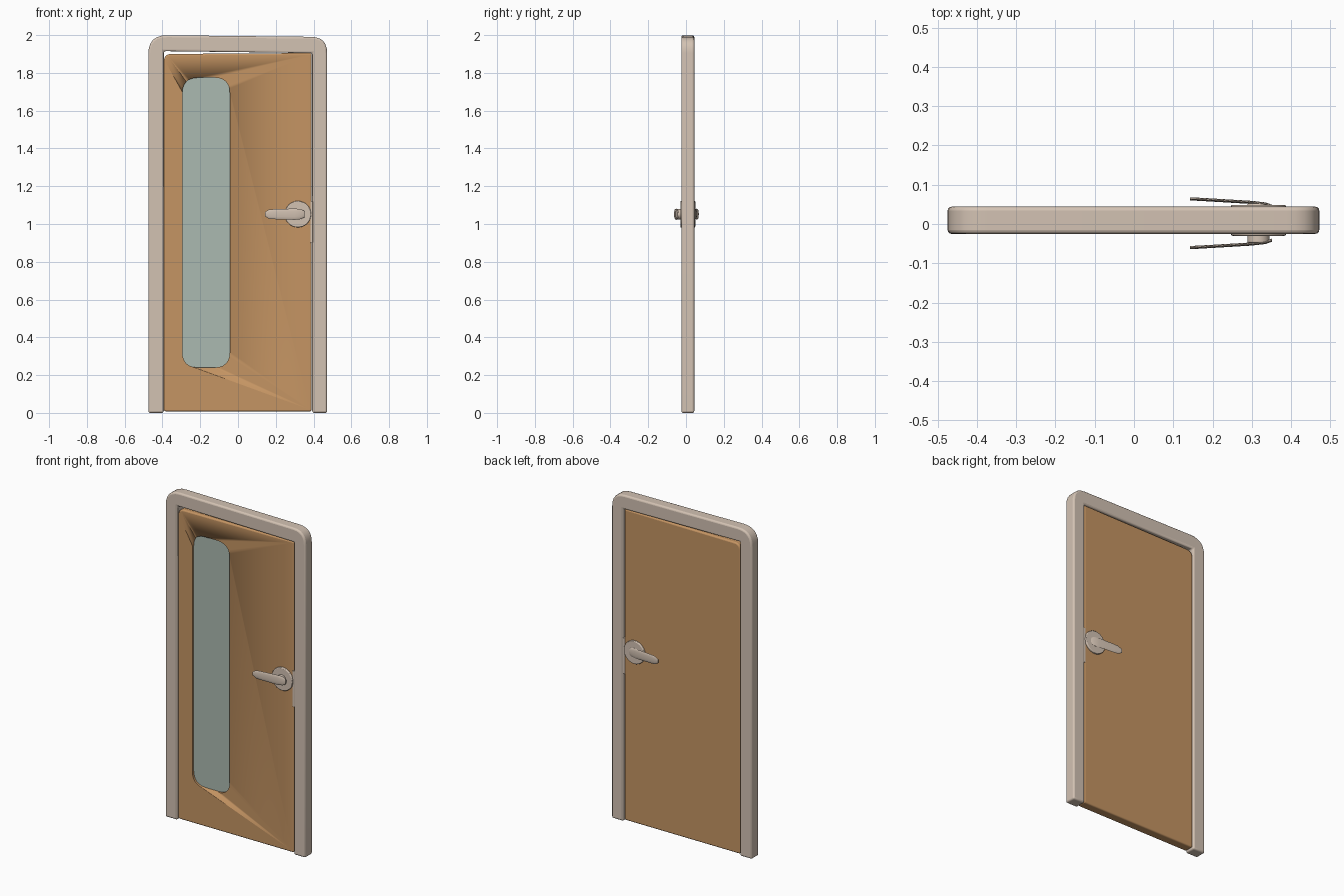
import bpy, bmesh, math
from mathutils import Vector

cube = bpy.data.objects.get("Cube")
if cube:
    bpy.data.objects.remove(cube, do_unlink=True)


def material(name, rgb):
    m = bpy.data.materials.new(name)
    m.use_nodes = True
    m.diffuse_color = (*rgb, 1)
    m.node_tree.nodes["Principled BSDF"].inputs["Base Color"].default_value = (*rgb, 1)
    return m


BEIGE = material("warm beige", (0.65, 0.54, 0.45))
WOOD = material("light wood", (0.56, 0.30, 0.125))
GLASS = material("pale green glass", (0.41, 0.49, 0.44))


def rounded(corners, steps=6):
    """Outline in x, z from (x, z, radius) corners."""
    out = []
    for i, (x, z, r) in enumerate(corners):
        p = Vector((x, z))
        if r == 0:
            out.append(p)
            continue
        a = p + (Vector(corners[i - 1][:2]) - p).normalized() * r
        b = p + (Vector(corners[(i + 1) % len(corners)][:2]) - p).normalized() * r
        for k in range(steps + 1):
            t = k / steps
            out.append(a * (1 - t) ** 2 + p * 2 * t * (1 - t) + b * t * t)
    return out


def box_outline(x0, x1, z0, z1, r):
    return rounded([(x0, z0, r), (x1, z0, r), (x1, z1, r), (x0, z1, r)])


def finish(obj, bevel):
    if bevel:
        mod = obj.modifiers.new("soft edges", "BEVEL")
        mod.width, mod.segments, mod.limit_method = bevel, 3, "ANGLE"
        mod.angle_limit = math.radians(40)
    bpy.ops.object.select_all(action="DESELECT")
    obj.select_set(True)
    bpy.context.view_layer.objects.active = obj
    bpy.ops.object.shade_smooth_by_angle(angle=math.radians(40))


def slab(name, outline, y0, y1, mat, bevel=0.0):
    """Outline extruded from y0 to y1."""
    bm = bmesh.new()
    face = bm.faces.new([bm.verts.new((p.x, y0, p.y)) for p in outline])
    ext = bmesh.ops.extrude_face_region(bm, geom=[face])
    moved = [v for v in ext["geom"] if isinstance(v, bmesh.types.BMVert)]
    bmesh.ops.translate(bm, verts=moved, vec=(0, y1 - y0, 0))
    bmesh.ops.recalc_face_normals(bm, faces=bm.faces)
    mesh = bpy.data.meshes.new(name)
    bm.to_mesh(mesh)
    bm.free()
    mesh.materials.append(mat)
    obj = bpy.data.objects.new(name, mesh)
    bpy.context.collection.objects.link(obj)
    finish(obj, bevel)
    return obj


# Frame: two jambs and a head with rounded outer corners
slab("door_frame", rounded([
    (-0.475, 0, 0), (-0.475, 2.0, 0.1), (0.472, 1.99, 0.085), (0.472, 0, 0),
    (0.393, 0, 0), (0.393, 1.905, 0), (-0.393, 1.915, 0), (-0.393, 0, 0)]),
    -0.025, 0.044, BEIGE, 0.01)

# Door leaf with a window recess on the front only
door = slab("door_leaf", rounded([
    (-0.392, 0.008, 0.012), (0.39, 0.008, 0.012),
    (0.39, 1.905, 0.012), (-0.392, 1.9, 0.04)]), -0.019, 0.038, WOOD, 0.008)
cutter = slab("window_cutter", box_outline(-0.295, -0.043, 0.24, 1.775, 0.085),
              -0.1, 0.004, WOOD)
cutter.hide_render = True
cutter.hide_set(True)
cut = door.modifiers.new("window recess", "BOOLEAN")
cut.object, cut.operation, cut.solver = cutter, "DIFFERENCE", "EXACT"
slab("window_glass", box_outline(-0.295, -0.043, 0.24, 1.775, 0.085),
     -0.006, 0.005, GLASS)


def disc(name, radius, y0, y1, bevel):
    bpy.ops.mesh.primitive_cylinder_add(
        vertices=32, radius=radius, depth=abs(y1 - y0),
        location=(0.317, (y0 + y1) / 2, 1.052), rotation=(math.pi / 2, 0, 0))
    obj = bpy.context.object
    obj.name = name
    obj.data.materials.append(BEIGE)
    finish(obj, bevel)


def lever(name, side, centre):
    """Flat blade that sweeps away from the door, with rounded ends."""
    path = [(0.352, 0.011), (0.335, 0.017), (0.30, 0.021),
            (0.25, 0.024), (0.20, 0.027), (0.165, 0.029), (0.143, 0.030)]
    halves = [0.016, 0.026, 0.030, 0.028, 0.027, 0.025, 0.012]
    bm = bmesh.new()
    rings = []
    for (x, y), h in zip(path, halves):
        ring = []
        for k in range(12):
            a = 2 * math.pi * k / 12
            ring.append(bm.verts.new((x, centre + side * (y + 0.004 * math.cos(a)),
                                      1.052 + h * math.sin(a))))
        rings.append(ring)
    for a, b in zip(rings, rings[1:]):
        for k in range(12):
            bm.faces.new((a[k], a[k - 1], b[k - 1], b[k]))
    bm.faces.new(rings[0])
    bm.faces.new(rings[-1])
    bmesh.ops.recalc_face_normals(bm, faces=bm.faces)
    mesh = bpy.data.meshes.new(name)
    bm.to_mesh(mesh)
    bm.free()
    mesh.materials.append(BEIGE)
    obj = bpy.data.objects.new(name, mesh)
    bpy.context.collection.objects.link(obj)
    finish(obj, 0)


# Handle set on both faces
for label, side, surface, base in (("front", -1, -0.019, -0.030),
                                   ("back", 1, 0.038, 0.034)):
    disc(label + "_rosette", 0.070, surface - side * 0.004, surface + side * 0.011, 0.004)
    disc(label + "_handle_neck", 0.028, surface, base + side * 0.018, 0.003)
    lever(label + "_lever", side, base)

# Latch plate on the closing edge
slab("latch_plate", box_outline(0.384, 0.396, 0.9, 1.12, 0.003), -0.022, 0.041, BEIGE, 0.001)
